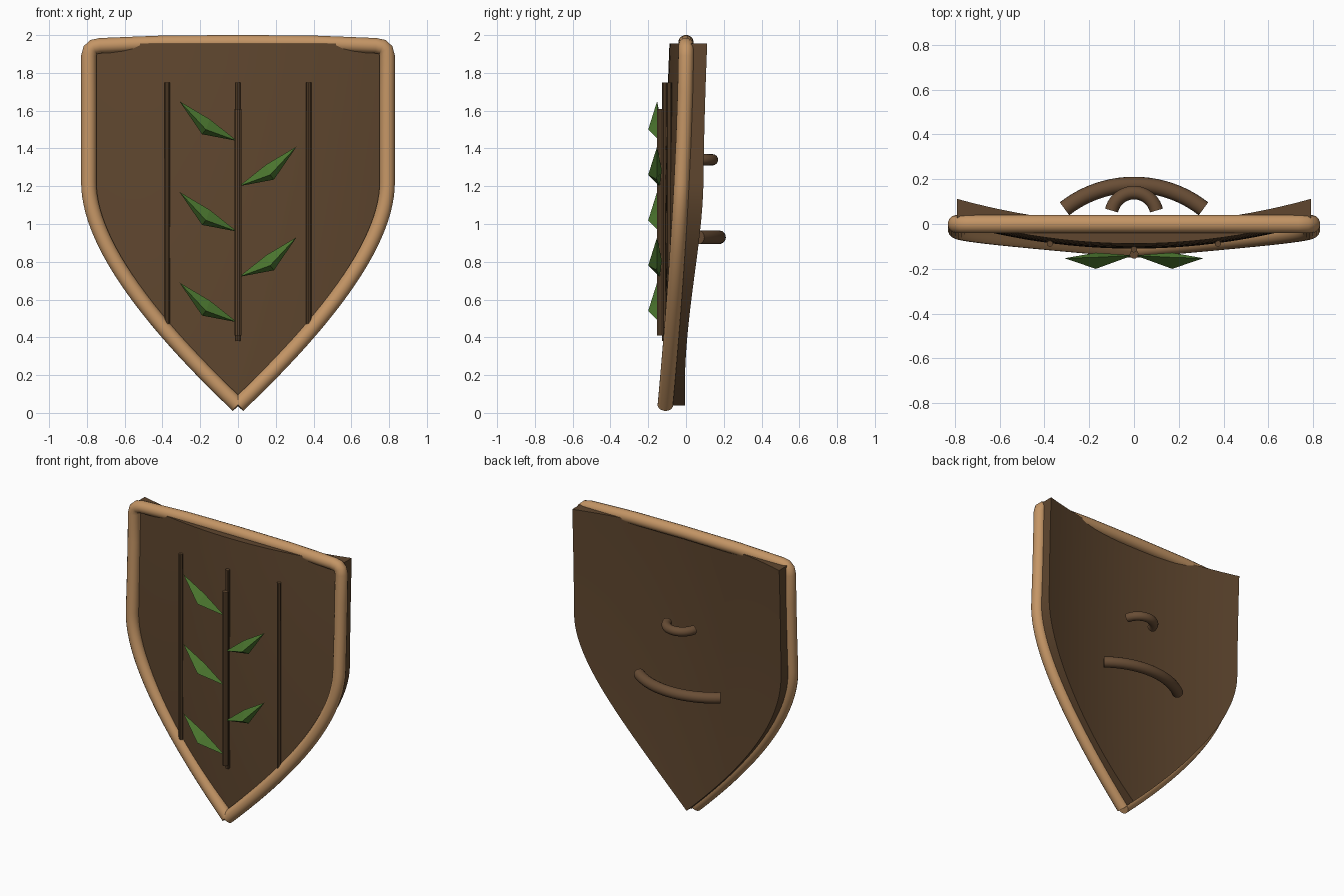
import bpy, bmesh, math
from mathutils import Vector

cube = bpy.data.objects.get("Cube")
if cube:
    bpy.data.objects.remove(cube, do_unlink=True)


def material(name, rgb):
    m = bpy.data.materials.new(name)
    m.use_nodes = True
    m.diffuse_color = (*rgb, 1)
    bsdf = m.node_tree.nodes["Principled BSDF"]
    bsdf.inputs["Base Color"].default_value = (*rgb, 1)
    bsdf.inputs["Roughness"].default_value = 0.8
    return m


BARK = material("dark_bark", (0.115, 0.062, 0.028))
BRANCH = material("branch_brown", (0.14, 0.075, 0.036))
PALE = material("pale_wood", (0.55, 0.3, 0.13))
LEAF = material("leaf_green", (0.07, 0.18, 0.028))


def finish(name, bm, mat, smooth=True):
    bmesh.ops.recalc_face_normals(bm, faces=bm.faces)
    mesh = bpy.data.meshes.new(name)
    bm.to_mesh(mesh)
    bm.free()
    ob = bpy.data.objects.new(name, mesh)
    bpy.context.collection.objects.link(ob)
    mesh.materials.append(mat)
    if smooth:
        bpy.ops.object.select_all(action='DESELECT')
        ob.select_set(True)
        bpy.context.view_layer.objects.active = ob
        bpy.ops.object.shade_smooth_by_angle(angle=math.radians(35))
    return ob


def tube(name, points, radius, mat, sides=16):
    """Sweep a round section along a path, with flat end caps."""
    bm = bmesh.new()
    pts = [Vector(p) for p in points]
    rings = []
    tangent = (pts[1] - pts[0]).normalized()
    side = tangent.orthogonal().normalized()
    for i, p in enumerate(pts):
        new = (pts[min(i + 1, len(pts) - 1)] - pts[max(i - 1, 0)]).normalized()
        side = tangent.rotation_difference(new) @ side
        tangent = new
        up = tangent.cross(side)
        rings.append([bm.verts.new(p + radius * (side * math.cos(a) + up * math.sin(a)))
                      for a in (math.tau * k / sides for k in range(sides))])
    for a, b in zip(rings, rings[1:]):
        for k in range(sides):
            j = (k + 1) % sides
            bm.faces.new((a[k], a[j], b[j], b[k]))
    bm.faces.new(rings[0])
    bm.faces.new(rings[-1])
    return finish(name, bm, mat)


# Half outline from the bottom point up to the shoulder
HALF, TIP, SHOULDER, TOP = 0.79, 0.04, 1.22, 1.955
flank = []
for i in range(25):
    t = i / 24
    flank.append((2 * t * (1 - t) * HALF + t * t * HALF,
                  (1 - t) ** 2 * TIP + 2 * t * (1 - t) * HALF + t * t * SHOULDER))


# Curved body: rows across the outline, pushed back in thickness
def front_y(x, z):
    return -0.11 + 0.11 * (x / HALF) ** 2 + 0.02 * (z - 0.9) ** 2


rows = flank + [(HALF, SHOULDER + (TOP - SHOULDER) * k / 6) for k in range(1, 7)]
COLS = 24
bm = bmesh.new()
grid = []
for w, z in rows:
    xs = [w * (2 * c / COLS - 1) for c in range(COLS + 1)]
    grid.append([bm.verts.new((x, front_y(x, z), z)) for x in xs])
for a, b in zip(grid, grid[1:]):
    for c in range(COLS):
        bm.faces.new((a[c], a[c + 1], b[c + 1], b[c]))
bmesh.ops.remove_doubles(bm, verts=bm.verts, dist=0.0005)
back = bmesh.ops.extrude_face_region(bm, geom=bm.faces[:], use_keep_orig=True)
bmesh.ops.translate(bm, vec=(0, 0.09, 0),
                    verts=[v for v in back["geom"] if isinstance(v, bmesh.types.BMVert)])
finish("shield_body", bm, BARK)


# Rim: one round rail, open at the bottom point
def rim_point(x, z):
    return (x, -0.11 * max(0, 1 - (z - TIP) / (TOP - TIP)) ** 1.6, z)


half_rim = flank + [(HALF, 1.45), (HALF, 1.7), (HALF, 1.89), (0.782, 1.922),
                    (0.765, 1.937), (0.73, 1.944), (0.4, 1.957)]
right_side = [rim_point(-x, z) for x, z in half_rim]
left_side = [rim_point(x, z) for x, z in reversed(half_rim)]
tube("rim", right_side + [rim_point(0, 1.96)] + left_side, 0.041, PALE)

# Upright twigs on the face
for name, x, y, bottom, top, r in (("right_twig", -0.375, -0.088, 0.46, 1.75, 0.014),
                                   ("left_twig", 0.375, -0.088, 0.46, 1.75, 0.014),
                                   ("middle_twig", 0, -0.113, 0.38, 1.75, 0.014),
                                   ("vine_stem", 0, -0.135, 0.41, 1.61, 0.02)):
    tube(name, [(x, y, bottom), (x, y, top)], r, BARK, 10)


# Faceted leaves alternating along the stem
def leaf(name, side, z):
    bm = bmesh.new()
    base, tip, upper, front, lower, rear = [
        bm.verts.new((side * x, y, z + dz)) for x, y, dz in (
            (0.005, -0.14, 0), (0.31, -0.153, 0.21), (0.15, -0.148, 0.115),
            (0.17, -0.2, 0.06), (0.19, -0.155, 0.035), (0.17, -0.128, 0.085))]
    ring = [upper, front, lower, rear]
    for i in range(4):
        for end in (base, tip):
            bm.faces.new((end, ring[i], ring[(i + 1) % 4]))
    finish(name, bm, LEAF, smooth=False)


for i in range(5):
    leaf(f"leaf_{i + 1}", -1 if i % 2 == 0 else 1, 1.44 - 0.24 * i)


# Arched handles on the back
def handle(name, half, foot, rise, z, r):
    radius = (half ** 2 + rise ** 2) / (2 * rise)
    spread = math.asin(half / radius)
    angles = [spread * (k / 10 - 1) for k in range(21)]
    tube(name, [(radius * math.sin(a), foot + rise - radius * (1 - math.cos(a)), z)
                for a in angles], r, BRANCH)


handle("arm_loop", 0.31, 0.068, 0.107, 0.93, 0.036)
handle("hand_grip", 0.1, 0.06, 0.08, 1.34, 0.03)
